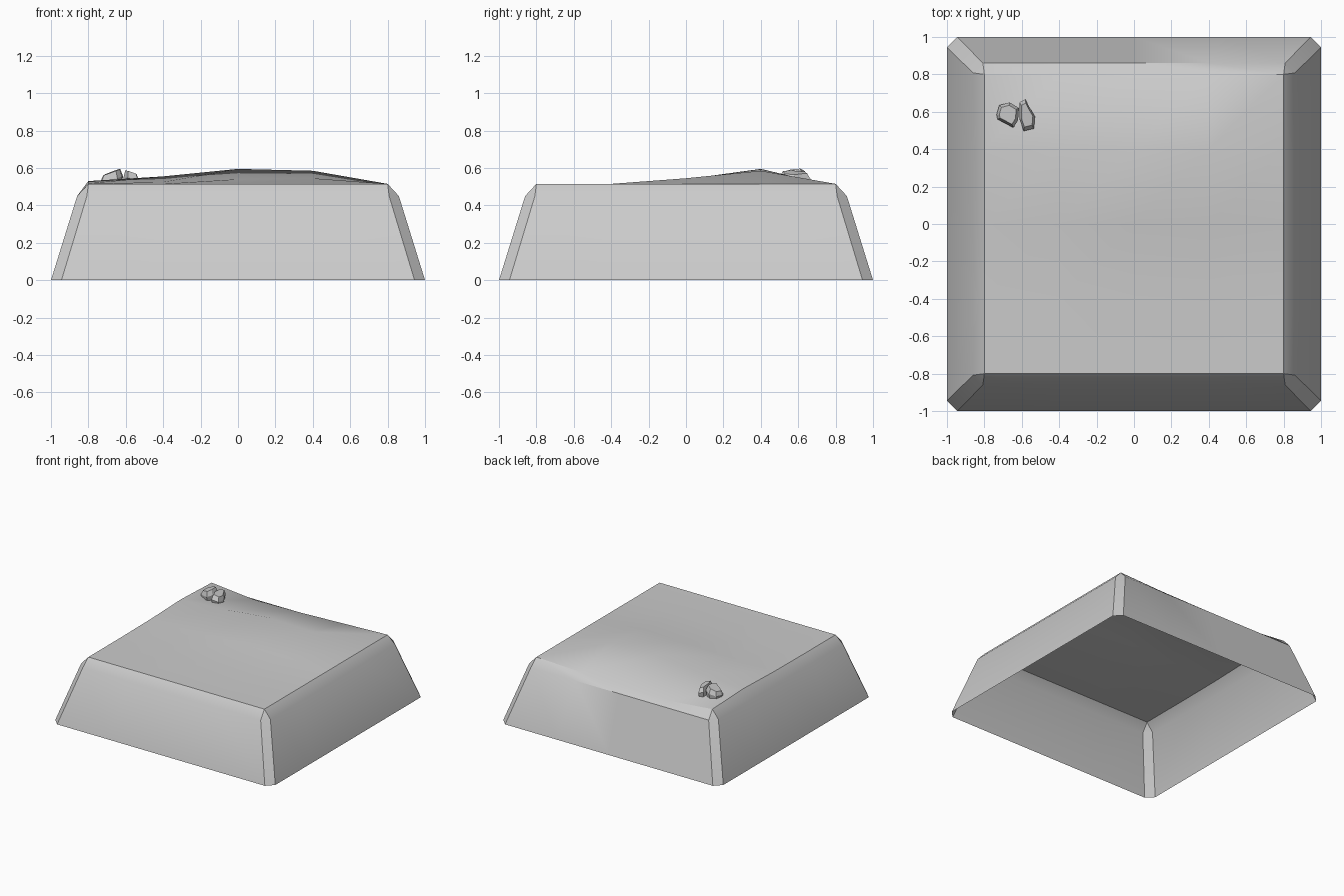
import bpy, bmesh
from mathutils import Vector

if "Cube" in bpy.data.objects:
    bpy.data.objects.remove(bpy.data.objects["Cube"])

STEPS = [-0.8, -0.4, 0.0, 0.4, 0.8]
# Ground heights, one row per y from front to back, x left to right
HEIGHTS = [
    [0.515, 0.515, 0.515, 0.515, 0.515],
    [0.515, 0.515, 0.515, 0.515, 0.515],
    [0.518, 0.525, 0.540, 0.545, 0.515],
    [0.530, 0.555, 0.595, 0.585, 0.515],
    [0.515, 0.478, 0.485, 0.500, 0.515],
]


def finish(name, bm, smooth_angle=None):
    bmesh.ops.recalc_face_normals(bm, faces=bm.faces)
    mesh = bpy.data.meshes.new(name)
    bm.to_mesh(mesh)
    bm.free()
    obj = bpy.data.objects.new(name, mesh)
    bpy.context.collection.objects.link(obj)
    if smooth_angle:
        bpy.ops.object.select_all(action='DESELECT')
        obj.select_set(True)
        bpy.context.view_layer.objects.active = obj
        bpy.ops.object.shade_smooth_by_angle(angle=smooth_angle)
    return obj


def bridge(bm, a, b):
    for i in range(len(a) - 1):
        bm.faces.new((a[i], a[i + 1], b[i + 1], b[i]))


# Ground block: wavy top, bevelled rim and sloping sides, open underneath
bm = bmesh.new()
grid = [[bm.verts.new((x, y, z)) for x, z in zip(STEPS, row)]
        for y, row in zip(STEPS, HEIGHTS)]
for j in range(4):
    bridge(bm, grid[j], grid[j + 1])

# The four rims in counter-clockwise order: front, right, back, left
rims = [grid[0], [r[4] for r in grid], grid[4][::-1], [r[0] for r in grid][::-1]]
turns = [lambda t, d: (t, -d), lambda t, d: (d, t),
         lambda t, d: (-t, d), lambda t, d: (-d, -t)]
sides = []
for rim, turn in zip(rims, turns):
    edge = [bm.verts.new((*turn(t * 1.01, 0.86), 0.45)) for t in STEPS]
    foot = [bm.verts.new((*turn(t * 1.18, 1.0), 0.0)) for t in STEPS]
    bridge(bm, rim, edge)
    bridge(bm, edge, foot)
    sides.append((rim, edge, foot))

# Cut corners between neighbouring sides
for k in range(4):
    rim, edge, foot = sides[k]
    _, edge2, foot2 = sides[(k + 1) % 4]
    bm.faces.new((rim[-1], edge[-1], edge2[0]))
    bm.faces.new((edge[-1], foot[-1], foot2[0], edge2[0]))
finish("ground_block", bm, 0.524)


# Rocks: faceted stones with a narrower, tilted top
def rock(name, outline, base, top, tilt, shrink):
    bm = bmesh.new()
    n = len(outline)
    c = sum((Vector(p) for p in outline), Vector((0, 0))) / n
    rings = []
    for scale, z, lean in ((0.9, base, 0.0), (1.0, base + (top - base) * 0.5, 0.6),
                           (shrink, top, 1.0)):
        ring = []
        for p in outline:
            d = (Vector(p) - c) * scale
            ring.append(bm.verts.new((c.x + d.x, c.y + d.y,
                                      z + lean * (d.x * tilt[0] + d.y * tilt[1]))))
        rings.append(ring)
    for a, b in zip(rings, rings[1:]):
        bridge(bm, a + a[:1], b + b[:1])
    bm.faces.new(rings[0])
    bm.faces.new(rings[-1])
    finish(name, bm)


rock("left_rock", [(-0.735, 0.585), (-0.72, 0.635), (-0.665, 0.65), (-0.615, 0.62),
                   (-0.62, 0.555), (-0.645, 0.515), (-0.73, 0.56)],
     0.505, 0.578, (0.38, 0.05), 0.75)
rock("right_rock", [(-0.612, 0.65), (-0.58, 0.668), (-0.562, 0.63), (-0.53, 0.575),
                    (-0.535, 0.51), (-0.59, 0.497), (-0.612, 0.56)],
     0.505, 0.575, (-0.35, -0.08), 0.75)
